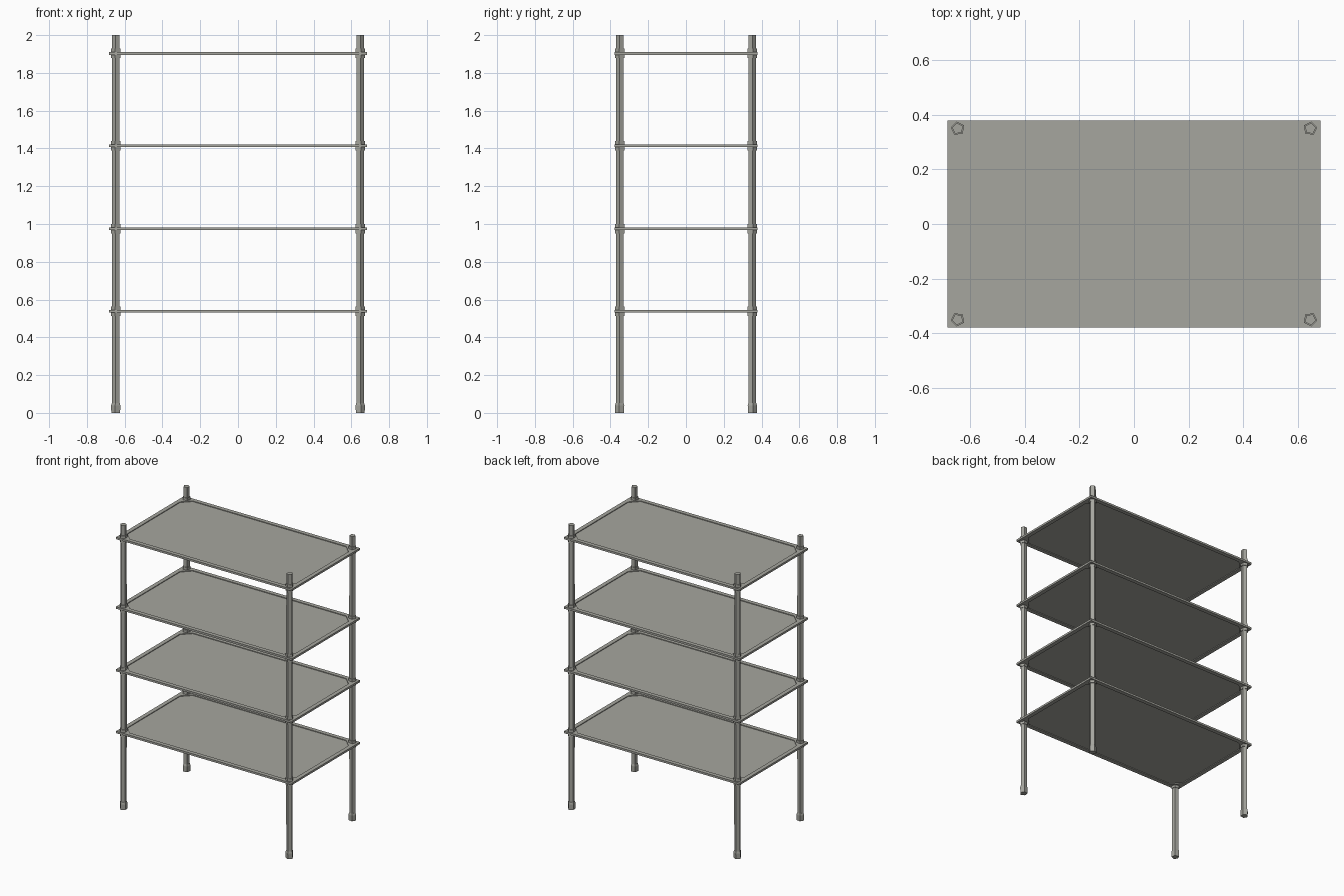
import bpy, bmesh, math

if "Cube" in bpy.data.objects:
    bpy.data.objects.remove(bpy.data.objects["Cube"])

SIDES = 5
PX, PY = 0.646, 0.35                      # post centres
SHELVES = [0.539, 0.974, 1.414, 1.903]    # shelf heights

grey = bpy.data.materials.new("warm grey metal")
grey.diffuse_color = (0.38, 0.38, 0.345, 1)
grey.use_nodes = True
grey.node_tree.nodes["Principled BSDF"].inputs["Base Color"].default_value = grey.diffuse_color


def finish(name, bm):
    bmesh.ops.recalc_face_normals(bm, faces=bm.faces)
    me = bpy.data.meshes.new(name)
    bm.to_mesh(me)
    bm.free()
    me.materials.append(grey)
    ob = bpy.data.objects.new(name, me)
    bpy.context.collection.objects.link(ob)


def turned(name, cx, cy, profile):
    """Five-sided turned part, flat side facing the outer corner."""
    bm = bmesh.new()
    start = math.atan2(-cy / abs(cy), -cx / abs(cx))
    rings = []
    for r, z in profile:
        rings.append([bm.verts.new((cx + r * math.cos(start + i * math.tau / SIDES),
                                    cy + r * math.sin(start + i * math.tau / SIDES), z))
                      for i in range(SIDES)])
    for a, b in zip(rings, rings[1:]):
        for i in range(SIDES):
            j = (i + 1) % SIDES
            bm.faces.new((a[i], a[j], b[j], b[i]))
    bm.faces.new(rings[0])
    bm.faces.new(rings[-1])
    finish(name, bm)


def shelf(name, z, hx=0.684, hy=0.379, rim=0.029, cut=0.058, half=0.007, panel=0.002):
    """Tray with a raised rim and a thin panel with clipped corners."""
    bm = bmesh.new()
    ix, iy = hx - rim, hy - rim
    corners = [(1, 1), (-1, 1), (-1, -1), (1, -1)]
    outer = {}
    for s in (1, -1):
        out, inn, pan = [], [], []
        for sx, sy in corners:
            out.append(bm.verts.new((sx * hx, sy * hy, z + s * half)))
            pair = [(sx * ix, sy * (iy - cut)), (sx * (ix - cut), sy * iy)]
            if sx * sy < 0:
                pair.reverse()
            for x, y in pair:
                inn.append(bm.verts.new((x, y, z + s * half)))
                pan.append(bm.verts.new((x, y, z + s * panel)))
        for i in range(4):
            j = (i + 1) % 4
            bm.faces.new((out[i], inn[2 * i], inn[2 * i + 1]))
            bm.faces.new((out[i], inn[2 * i + 1], inn[2 * j], out[j]))
        for i in range(8):
            j = (i + 1) % 8
            bm.faces.new((inn[i], inn[j], pan[j], pan[i]))
        bm.faces.new(pan)
        outer[s] = out
    for i in range(4):
        j = (i + 1) % 4
        bm.faces.new((outer[1][i], outer[1][j], outer[-1][j], outer[-1][i]))
    finish(name, bm)


# Shelves
for n, z in enumerate(SHELVES, 1):
    shelf(f"shelf_{n}", z)

# Posts, feet and the collars that hold the shelves
for sx, side in ((-1, "left"), (1, "right")):
    for sy, end in ((-1, "front"), (1, "back")):
        cx, cy, tag = sx * PX, sy * PY, f"{end}_{side}"
        turned(f"post_{tag}", cx, cy, [(0.021, 0.01), (0.0215, 1.0), (0.021, 2.0)])
        turned(f"foot_{tag}", cx, cy, [(0.025, 0), (0.026, 0.04), (0.022, 0.053)])
        for n, z in enumerate(SHELVES, 1):
            turned(f"collar_{n}_{tag}", cx, cy, [(0.026, z - 0.025), (0.026, z + 0.025)])
